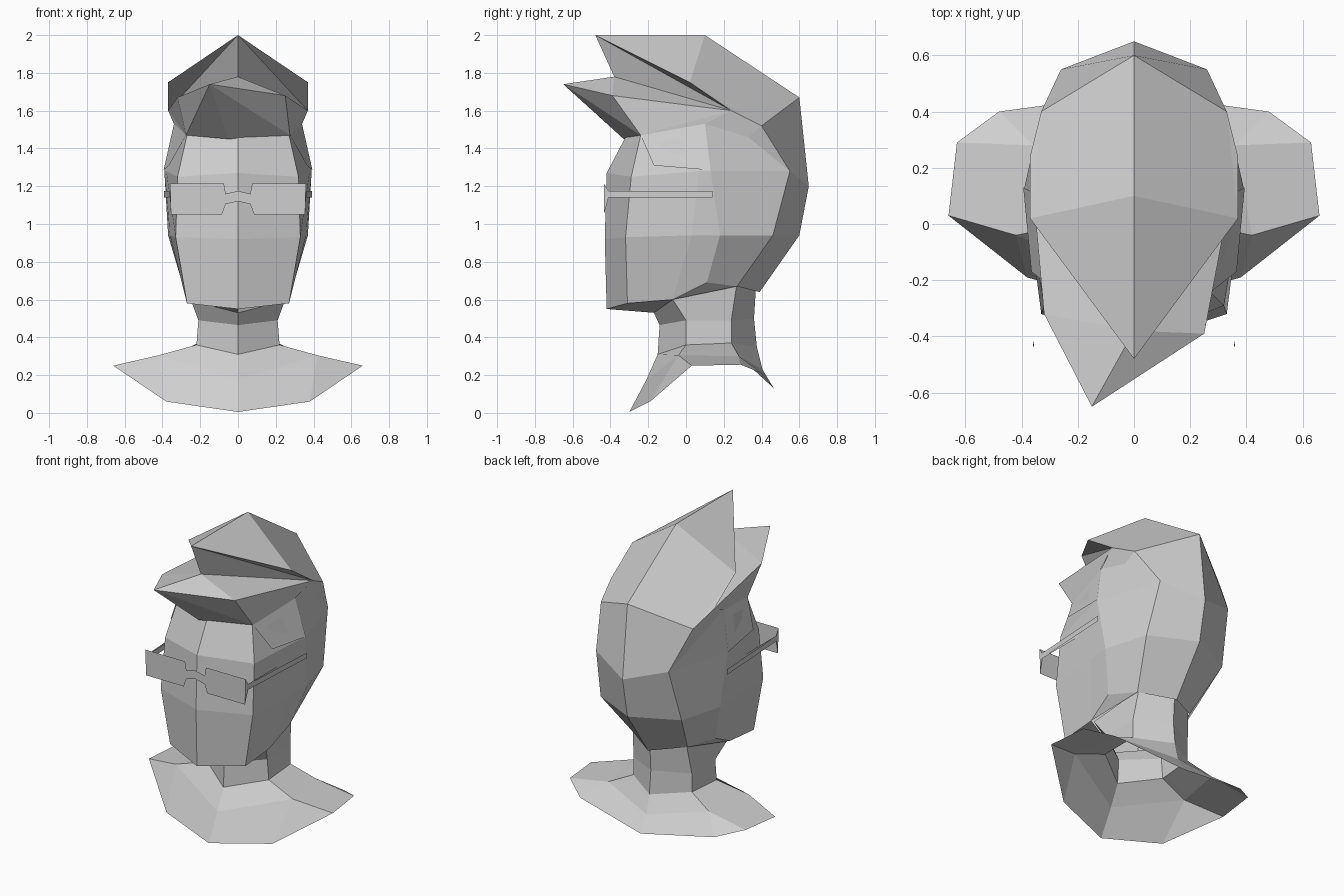
import bpy, bmesh
from mathutils import Vector

cube = bpy.data.objects.get("Cube")
if cube:
    bpy.data.objects.remove(cube, do_unlink=True)

grey = bpy.data.materials.new("plain_grey")
grey.use_nodes = True
COLOUR = (0.62, 0.62, 0.62, 1)
grey.diffuse_color = COLOUR
grey.node_tree.nodes["Principled BSDF"].inputs["Base Color"].default_value = COLOUR


def loft(a, b):
    """Quads between two columns of points."""
    return [(a[i], b[i], b[i + 1], a[i + 1]) for i in range(len(a) - 1)]


def build(name, faces, mirror=True):
    """Flat shaded shell from polygons, normals turned outward."""
    bm = bmesh.new()
    for f in faces:
        bm.faces.new([bm.verts.new(p) for p in f])
    bmesh.ops.remove_doubles(bm, verts=bm.verts[:], dist=0.0005)
    bmesh.ops.recalc_face_normals(bm, faces=bm.faces[:])
    mid = sum((v.co for v in bm.verts), Vector()) / len(bm.verts)
    if mirror:
        mid.x = 0
    if sum(f.calc_area() * f.normal.dot(f.calc_center_median() - mid) for f in bm.faces) < 0:
        bmesh.ops.reverse_faces(bm, faces=bm.faces[:])
    mesh = bpy.data.meshes.new(name)
    bm.to_mesh(mesh)
    bm.free()
    mesh.materials.append(grey)
    ob = bpy.data.objects.new(name, mesh)
    bpy.context.collection.objects.link(ob)
    if mirror:
        mod = ob.modifiers.new("mirror", "MIRROR")
        mod.use_clip = True
    return ob


# Head columns, each from jaw to hairline, running from the nose line backwards
face_mid = [(0, -.42, .55), (0, -.43, .92), (0, -.42, 1.27), (0, -.32, 1.46)]
face_edge = [(.27, -.31, .58), (.33, -.32, .93), (.32, -.29, 1.25), (.27, -.24, 1.47)]
cheek = [(.27, -.07, .60), (.36, .03, .94), (.38, .07, 1.28), (.33, .08, 1.53)]
hair_edge = [(.29, .11, .69), (.37, .18, .94), (.39, .13, 1.28), (.335, .10, 1.53)]
nape_side = [(.20, .27, .67), (.29, .46, .94), (.26, .55, 1.28), (.33, .40, 1.52)]
nape_mid = [(0, .39, .64), (0, .60, .94), (0, .65, 1.20), (0, .60, 1.67)]
throat = (0, -.17, .53)

# Face and jaw underside
build("face", loft(face_mid, face_edge) + loft(face_edge, cheek) + loft(cheek, hair_edge) + [
    (face_mid[0], face_edge[0], cheek[0], throat),
    (cheek[0], hair_edge[0], nape_side[0]),
])

# Hair: back, sides and the pointed top
tip, crown = (0, -.48, 2.0), (0, .10, 2.0)
top_side, side_point = (.37, .02, 1.75), (.37, .24, 1.60)
quiff_top, ear_top = (0, -.38, 1.78), (.345, .33, 1.46)
build("hair", loft(hair_edge[:3], nape_side[:3]) + loft(nape_side, nape_mid) + [
    (hair_edge[2], nape_side[2], ear_top, hair_edge[3]),
    (ear_top, nape_side[2], nape_side[3]),
    (hair_edge[3], ear_top, nape_side[3], side_point),
    (tip, crown, top_side),
    (crown, nape_mid[3], nape_side[3], top_side),
    (top_side, nape_side[3], side_point),
    (tip, top_side, side_point),
    (tip, side_point, quiff_top),
])

# Temple hair lying over the side of the forehead
build("temple_hair", [
    ((.275, -.24, 1.47), (.365, -.17, 1.31), (.394, .13, 1.285), (.339, .10, 1.53)),
    ((.275, -.24, 1.47), (.339, .10, 1.53), side_point),
])

# Lopsided quiff over the forehead
q_tip, q_l, q_r = (-.15, -.65, 1.74), (-.32, -.32, 1.67), (.25, -.39, 1.68)
root_l, root_m, root_r = (-.275, -.24, 1.47), (-.05, -.33, 1.45), (.275, -.24, 1.47)
side_l = (-side_point[0], side_point[1], side_point[2])
build("quiff", [
    (quiff_top, q_tip, q_l), (quiff_top, q_l, side_l),
    (quiff_top, q_r, q_tip), (quiff_top, side_point, q_r),
    (q_tip, root_m, root_l), (q_tip, root_l, q_l),
    (q_tip, q_r, root_r), (q_tip, root_r, root_m),
    (q_l, root_l, side_l), (q_r, side_point, root_r),
], mirror=False)

# Neck and open shoulder collar, columns from top to rim
neck_f = [throat, (0, -.14, .465), (0, -.15, .31), (0, -.21, .175), (0, -.30, .005)]
neck_s = [(.25, -.07, .60), (.21, 0, .49), (.22, 0, .36), (.42, -.04, .305)]
neck_b = [(.19, .27, .69), (.21, .24, .49), (.21, .24, .37), (.36, .28, .30)]
neck_n = [(0, .37, .66), (0, .36, .50), (0, .375, .35), (0, .405, .23), (0, .465, .13)]
chest, shoulder = (.38, -.19, .06), (.66, .03, .25)
shoulder_b, back = (.63, .29, .255), (.48, .40, .21)
build("neck_and_shoulders",
      loft(neck_f, neck_s + [chest]) + loft(neck_s + [shoulder], neck_b + [shoulder_b])
      + loft(neck_b + [back], neck_n)
      + [(neck_s[3], chest, shoulder), (neck_b[3], shoulder_b, back)])

# Glasses: flat front with a stepped bridge, and thin arms
Y = -.435
build("glasses", [
    ((0, Y, 1.12), (.065, Y, 1.105), (.065, Y, 1.16), (0, Y, 1.175)),
    ((.065, Y, 1.105), (.085, Y, 1.05), (.355, Y, 1.05), (.36, Y, 1.215),
     (.075, Y, 1.215), (.065, Y, 1.16)),
    ((.36, Y, 1.215), (.355, Y, 1.05), (.36, -.41, 1.14), (.36, -.41, 1.175)),
    ((.36, -.41, 1.14), (.36, .14, 1.14), (.36, .14, 1.175), (.36, -.41, 1.175)),
])
# Outer skin of the arms where the head is widest
build("glasses_arms", [
    ((.362, -.41, 1.14), (.392, .14, 1.14), (.392, .14, 1.175), (.362, -.41, 1.175)),
])
